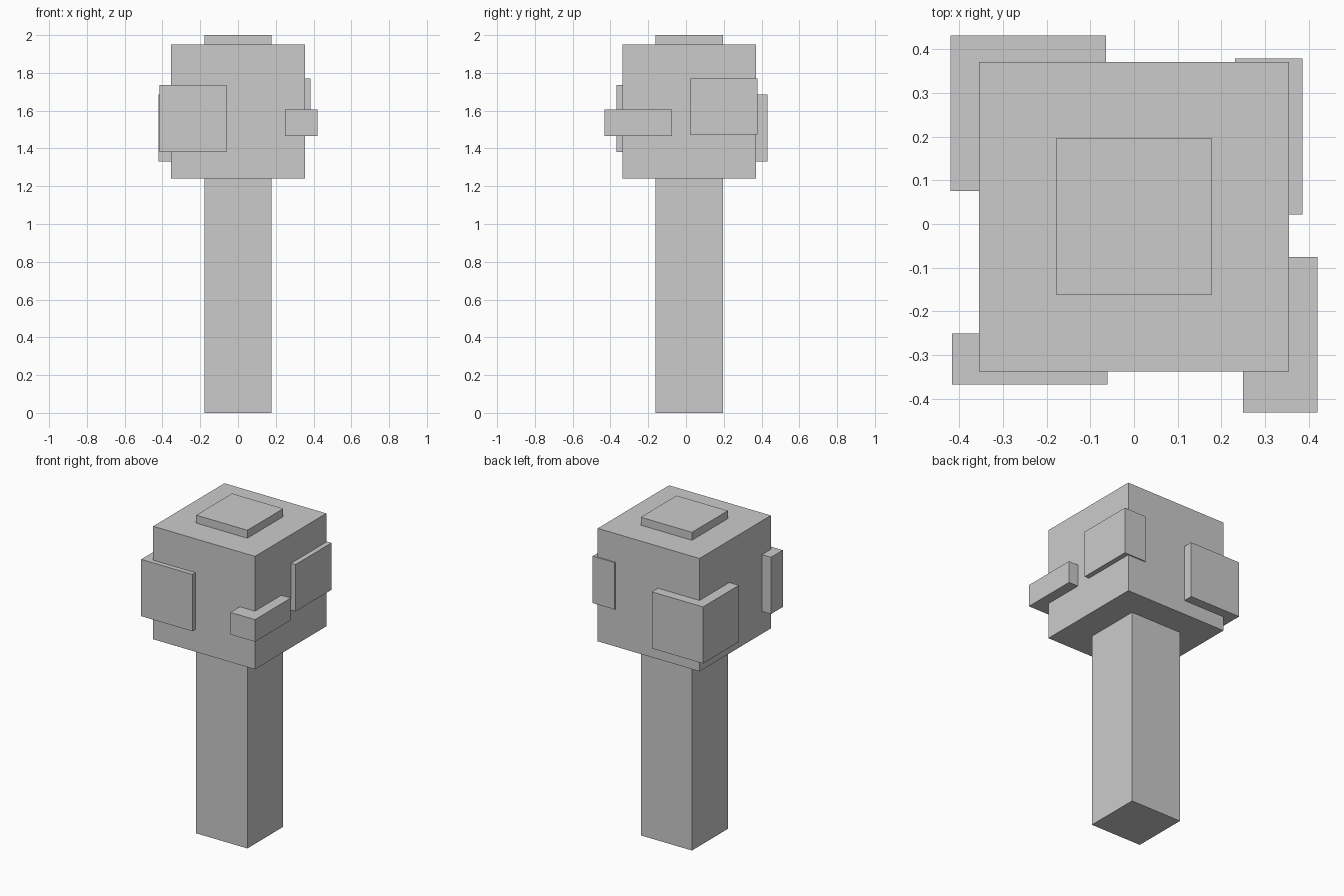
import bpy

if "Cube" in bpy.data.objects:
    bpy.data.objects.remove(bpy.data.objects["Cube"])


def box(name, x, y, z):
    """Axis-aligned box from (min, max) ranges."""
    bpy.ops.mesh.primitive_cube_add(size=1)
    ob = bpy.context.object
    ob.name = name
    ob.location = [(a + b) / 2 for a, b in (x, y, z)]
    ob.scale = [b - a for a, b in (x, y, z)]
    bpy.ops.object.transform_apply(location=False, rotation=False, scale=True)
    return ob


# Trunk, and the matching square cap on top of the crown
trunk_x, trunk_y = (-0.178, 0.178), (-0.161, 0.195)
box("trunk", trunk_x, trunk_y, (0.0, 1.24))
box("crown_cap", trunk_x, trunk_y, (1.95, 2.0))

# Main cube of foliage
box("crown", (-0.354, 0.354), (-0.337, 0.371), (1.24, 1.95))

# Leaf clumps sunk into the four upright corners and sides of the crown
box("clump_front_left", (-0.416, -0.061), (-0.367, -0.250), (1.38, 1.737))
box("clump_front_right", (0.249, 0.420), (-0.431, -0.075), (1.467, 1.606))
box("clump_back_right", (0.231, 0.385), (0.022, 0.378), (1.475, 1.77))
box("clump_back_left", (-0.420, -0.064), (0.075, 0.431), (1.33, 1.686))
